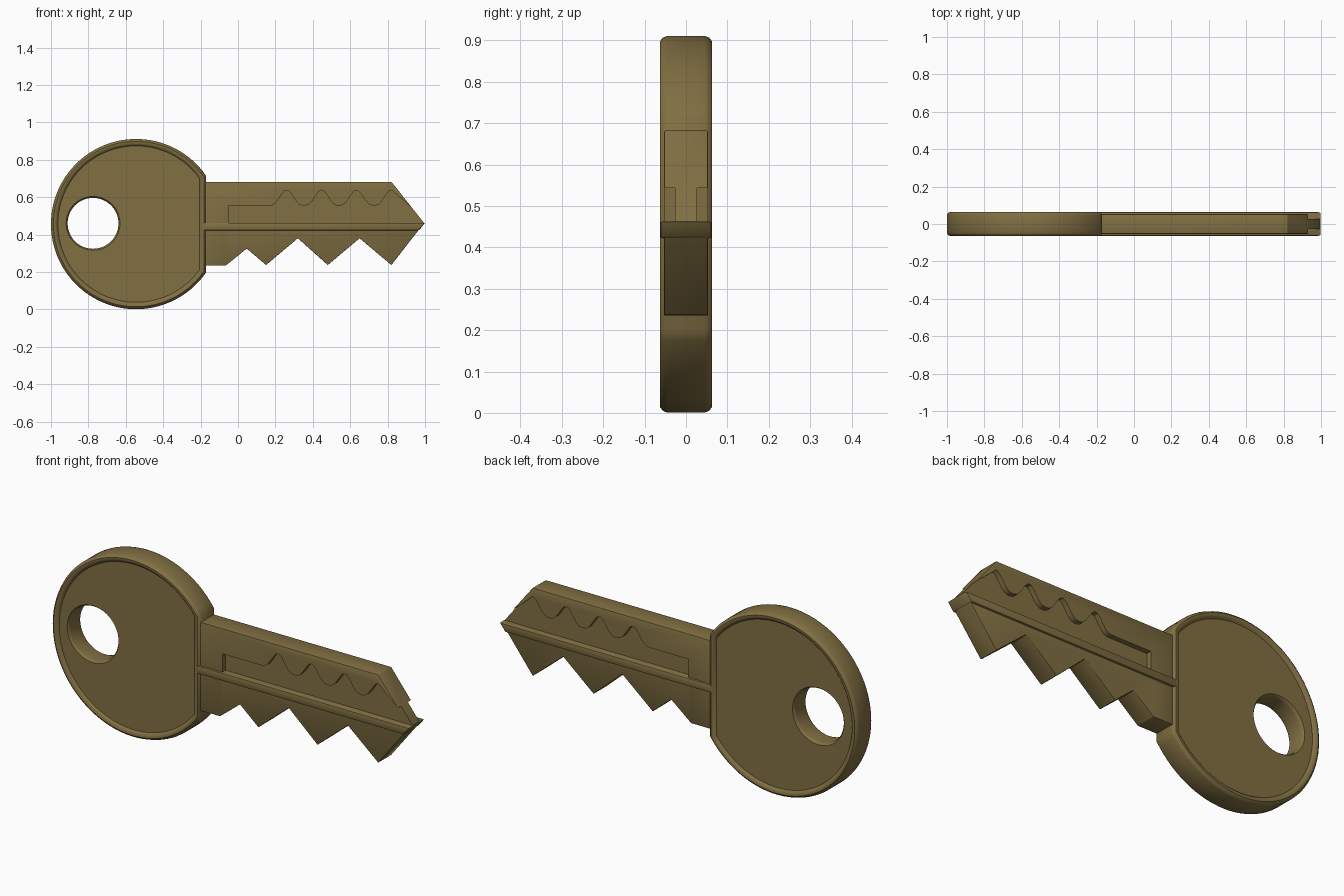
import bpy, bmesh
from math import cos, sin, pi, acos

if "Cube" in bpy.data.objects:
    bpy.data.objects.remove(bpy.data.objects["Cube"])

brass = bpy.data.materials.new("brass")
brass.diffuse_color = (0.22, 0.16, 0.055, 1)
brass.use_nodes = True
brass.node_tree.nodes["Principled BSDF"].inputs["Base Color"].default_value = brass.diffuse_color


def make(name, bm):
    bmesh.ops.recalc_face_normals(bm, faces=bm.faces)
    me = bpy.data.meshes.new(name)
    bm.to_mesh(me)
    bm.free()
    me.materials.append(brass)
    ob = bpy.data.objects.new(name, me)
    bpy.context.collection.objects.link(ob)
    return ob


def loft(name, rings):
    """Skin a list of equal-length point rings and cap both ends."""
    bm = bmesh.new()
    vs = [[bm.verts.new(p) for p in r] for r in rings]
    for a, b in zip(vs, vs[1:]):
        for i in range(len(a)):
            j = (i + 1) % len(a)
            bm.faces.new((a[i], a[j], b[j], b[i]))
    bm.faces.new(vs[0])
    bm.faces.new(vs[-1])
    return make(name, bm)


def prism(name, pts, y0, y1):
    return loft(name, [[(x, y, z) for x, z in pts] for y in (y0, y1)])


def apply_mods(ob):
    bpy.ops.object.select_all(action='DESELECT')
    bpy.context.view_layer.objects.active = ob
    ob.select_set(True)
    for m in list(ob.modifiers):
        bpy.ops.object.modifier_apply(modifier=m.name)


def bevel(ob, width, segments=2):
    m = ob.modifiers.new("bevel", 'BEVEL')
    m.width, m.segments, m.limit_method = width, segments, 'ANGLE'
    apply_mods(ob)


def cut(ob, cutter):
    m = ob.modifiers.new("cut", 'BOOLEAN')
    m.operation, m.solver, m.object = 'DIFFERENCE', 'EXACT', cutter
    apply_mods(ob)
    bpy.data.objects.remove(cutter)


def smooth(ob):
    apply_mods(ob)
    bpy.ops.object.shade_smooth_by_angle(angle=0.6)


# head: round bow with a flat side, rounded rim and recessed faces
CX, CZ, R, FLAT = -0.545, 0.456, 0.455, -0.17


def bow_ring(inset, y, n=72):
    r = R - inset
    a0 = acos((FLAT - inset - CX) / r)
    angles = [a0 + (2 * pi - 2 * a0) * i / n for i in range(n + 1)]
    return [(CX + r * cos(a), y, CZ + r * sin(a)) for a in angles]


half = [(0.0, 0.046), (0.004, 0.056), (0.013, 0.063), (0.022, 0.063),
        (0.030, 0.059), (0.037, 0.051)]
section = [(d, -y) for d, y in reversed(half)] + half
head = loft("head", [bow_ring(d, y) for d, y in section])

# keyring hole with softly flared mouth
hole_section = [(0.155, -0.07), (0.144, -0.051), (0.138, -0.044), (0.136, -0.035),
                (0.136, 0.035), (0.138, 0.044), (0.144, 0.051), (0.155, 0.07)]
cut(head, loft("hole_cutter", [
    [(-0.775 + r * cos(2 * pi * i / 48), y, 0.46 + r * sin(2 * pi * i / 48)) for i in range(48)]
    for r, y in hole_section]))
smooth(head)

# blade with its teeth
blade = prism("blade", [
    (-0.185, 0.682), (0.82, 0.682), (0.995, 0.462), (0.82, 0.237), (0.65, 0.38),
    (0.48, 0.237), (0.32, 0.38), (0.15, 0.237), (0.047, 0.325), (-0.065, 0.235),
    (-0.185, 0.235)], -0.053, 0.053)
bevel(blade, 0.003)

# wavy groove milled into both faces of the blade
wave = [(-0.05, 0.45), (-0.05, 0.555), (0.14, 0.555)]
for i in range(41):
    x = 0.167 + (0.82 - 0.167) * i / 40
    c = (1 + cos(2 * pi * (x - 0.26) / 0.1867)) / 2
    wave.append((x, 0.555 + 0.083 * c ** 1.5))
wave += [(0.94, 0.535), (1.1, 0.535), (1.1, 0.45)]
for s in (-1, 1):
    cut(blade, prism("groove_cutter", wave, s * 0.027, s * 0.09))
smooth(blade)

# raised rib running along both faces to the tip
rib = prism("rib", [(-0.19, 0.463), (1.0, 0.463), (0.968, 0.422), (-0.19, 0.422)],
            -0.063, 0.063)
bevel(rib, 0.007)
smooth(rib)
